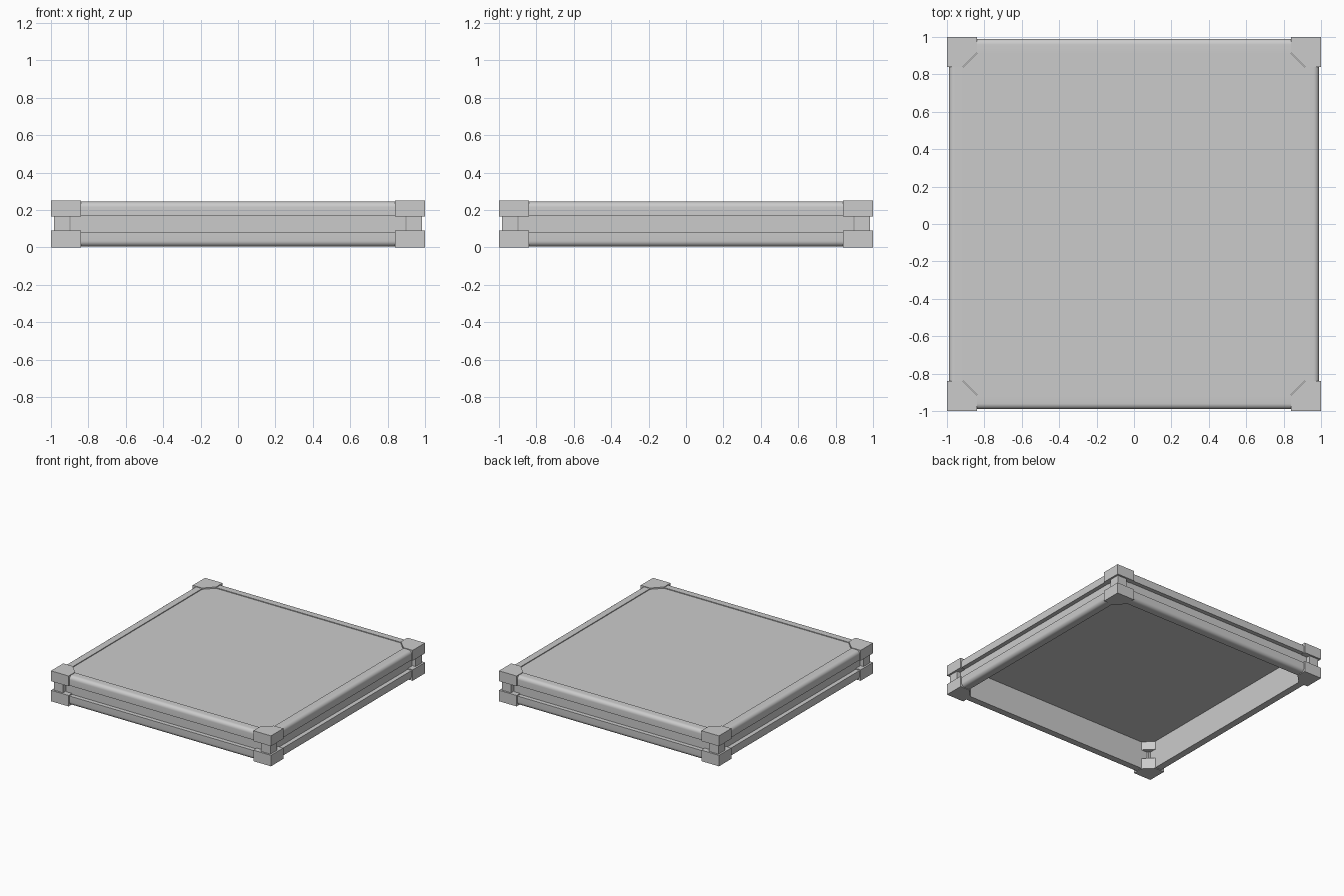
import bpy, bmesh, math
from mathutils import Matrix, Vector

if "Cube" in bpy.data.objects:
    bpy.data.objects.remove(bpy.data.objects["Cube"])


def prism(name, pts, axis, lo, hi, turn=0.0):
    """Extrude a closed 2D outline; axis 'Z' uses (x, y), axis 'X' uses (y, z)."""
    bm = bmesh.new()
    verts = [bm.verts.new((p[0], p[1], lo) if axis == 'Z' else (lo, p[0], p[1])) for p in pts]
    face = bm.faces.new(verts)
    new = bmesh.ops.extrude_face_region(bm, geom=[face])['geom']
    move = Vector((0, 0, hi - lo)) if axis == 'Z' else Vector((hi - lo, 0, 0))
    bmesh.ops.translate(bm, vec=move, verts=[g for g in new if isinstance(g, bmesh.types.BMVert)])
    bmesh.ops.rotate(bm, cent=(0, 0, 0), matrix=Matrix.Rotation(turn, 3, 'Z'), verts=bm.verts)
    bmesh.ops.recalc_face_normals(bm, faces=bm.faces)
    me = bpy.data.meshes.new(name)
    bm.to_mesh(me)
    bm.free()
    ob = bpy.data.objects.new(name, me)
    bpy.context.collection.objects.link(ob)
    return ob


def smooth(ob):
    bpy.ops.object.select_all(action='DESELECT')
    ob.select_set(True)
    bpy.context.view_layer.objects.active = ob
    bpy.ops.object.shade_smooth_by_angle(angle=math.radians(35))


# Rail section in (y, z): flat inside, rounded outer top edge
R = 0.03
arc = [(-0.99 + R - R * math.cos(t), 0.245 - R + R * math.sin(t))
       for t in (i * math.pi / 12 for i in range(7))]
top_rail = [(-0.915, 0.168), (-0.99, 0.168)] + arc + [(-0.915, 0.245)]
low_rail = [(y, 0.25 - z) for y, z in top_rail]
low_rail = [(y, max(0.003, z)) for y, z in low_rail]
wall = [(-0.955, 0.075), (-0.915, 0.075), (-0.915, 0.175), (-0.955, 0.175)]

# Corner section: square with the inner corner cut off
block = [(-1, -1), (-0.84, -1), (-0.84, -0.915), (-0.915, -0.84), (-1, -0.84)]
post = [(-0.985, -0.985), (-0.9, -0.985), (-0.9, -0.9), (-0.985, -0.9)]

for i, side in enumerate(("front", "right", "back", "left")):
    a = i * math.pi / 2
    # Upper and lower rails with the recessed wall between them
    smooth(prism(side + "_top_rail", top_rail, 'X', -0.845, 0.845, a))
    smooth(prism(side + "_bottom_rail", low_rail, 'X', -0.845, 0.845, a))
    prism(side + "_recessed_wall", wall, 'X', -0.895, 0.895, a)
    # Corner blocks joined by a short post
    prism(side + "_corner_bottom_block", block, 'Z', 0.0, 0.09, a)
    prism(side + "_corner_top_block", block, 'Z', 0.165, 0.25, a)
    prism(side + "_corner_post", post, 'Z', 0.085, 0.17, a)

# Thin top panel with clipped corners
s, c = 0.913, 0.839
panel = [(-c, -s), (c, -s), (s, -c), (s, c), (c, s), (-c, s), (-s, c), (-s, -c)]
prism("top_panel", panel, 'Z', 0.232, 0.24)
